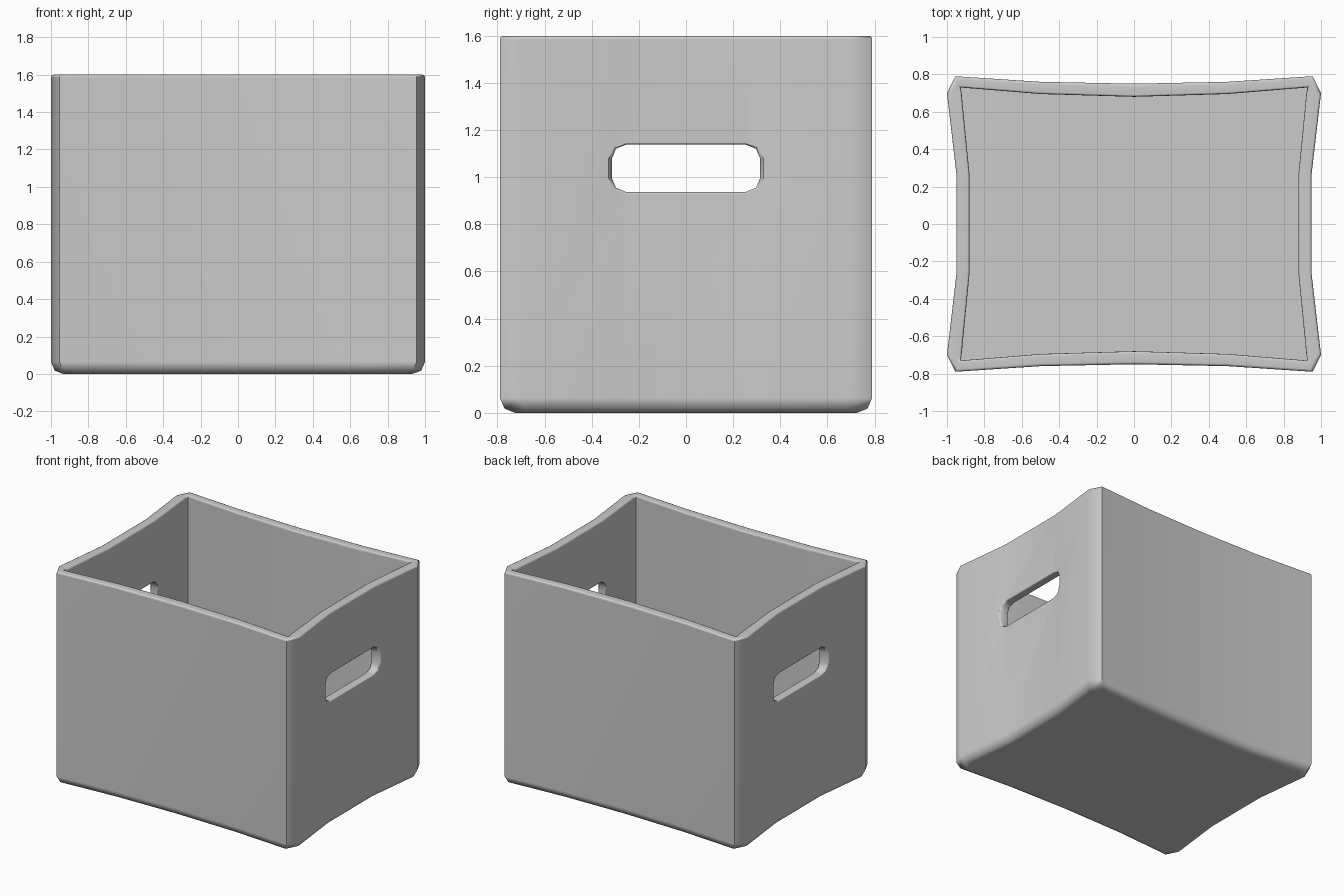
import bpy, bmesh, math

if "Cube" in bpy.data.objects:
    bpy.data.objects.remove(bpy.data.objects["Cube"])

H = 1.6


def plan(quarter):
    """Mirror a quarter outline (from +x side round to +y middle) into a full loop."""
    half = quarter + [(-x, y) for x, y in reversed(quarter[:-1])]
    return half + [(-x, -y) for x, y in half[:]] if quarter[0][1] else half


def inset(loop, d):
    return [(x * (1 - d), y * (1 - d / 0.79)) for x, y in loop]


def loft(name, rings):
    """Skin a list of closed 3D rings and cap both ends."""
    bm = bmesh.new()
    vr = [[bm.verts.new(p) for p in r] for r in rings]
    n = len(vr[0])
    for a, b in zip(vr, vr[1:]):
        for i in range(n):
            j = (i + 1) % n
            bm.faces.new((a[i], a[j], b[j], b[i]))
    bm.faces.new(vr[0])
    bm.faces.new(vr[-1])
    bmesh.ops.recalc_face_normals(bm, faces=bm.faces)
    me = bpy.data.meshes.new(name)
    bm.to_mesh(me)
    bm.free()
    ob = bpy.data.objects.new(name, me)
    bpy.context.collection.objects.link(ob)
    return ob


# Bin shell: outside from the base up, over the rim, down to the floor
outer = plan([(0.95, 0.27), (1.0, 0.70), (0.955, 0.79), (0.5, 0.76), (0, 0.75)])
inner = plan([(0.88, 0.27), (0.922, 0.70), (0.927, 0.73), (0.5, 0.695), (0, 0.68)])
profile = [(outer, 0.065, 0), (outer, 0.02, 0.018), (outer, 0, 0.065),
           (outer, 0, H - 0.015), (outer, 0.004, H - 0.004), (outer, 0.014, H),
           (inner, -0.012, H), (inner, -0.003, H - 0.004), (inner, 0, H - 0.015),
           (inner, 0, 0.07)]
box = loft("storage_bin", [[(x, y, z) for x, y in inset(l, d)] for l, d, z in profile])


# Handle cutter: rounded slot, flared at each wall face
def slot(x, grow):
    pts = []
    for k, (sy, sz) in enumerate([(1, 1), (-1, 1), (-1, -1), (1, -1)]):
        for s in range(3):
            a = math.pi / 2 * (k + s / 2)
            pts.append((x, sy * 0.255 + (0.06 + grow) * math.cos(a),
                        1.038 + sz * 0.04 + (0.06 + grow) * math.sin(a)))
    return pts


bpy.context.view_layer.objects.active = box
box.select_set(True)
for side in (1, -1):
    cutter = loft("handle_cutter", [slot(side * x, g) for x, g in
                  [(0.84, 0.025), (0.875, 0.014), (0.89, 0), (0.94, 0), (0.955, 0.014), (0.99, 0.03)]])
    cutter.hide_render = True
    mod = box.modifiers.new("handle_hole", 'BOOLEAN')
    mod.operation = 'DIFFERENCE'
    mod.solver = 'EXACT'
    mod.object = cutter
    bpy.ops.object.modifier_apply(modifier=mod.name)
    bpy.data.objects.remove(cutter)

bpy.ops.object.shade_smooth_by_angle(angle=math.radians(60))
wn = box.modifiers.new("weighted_normals", 'WEIGHTED_NORMAL')
wn.keep_sharp = True
